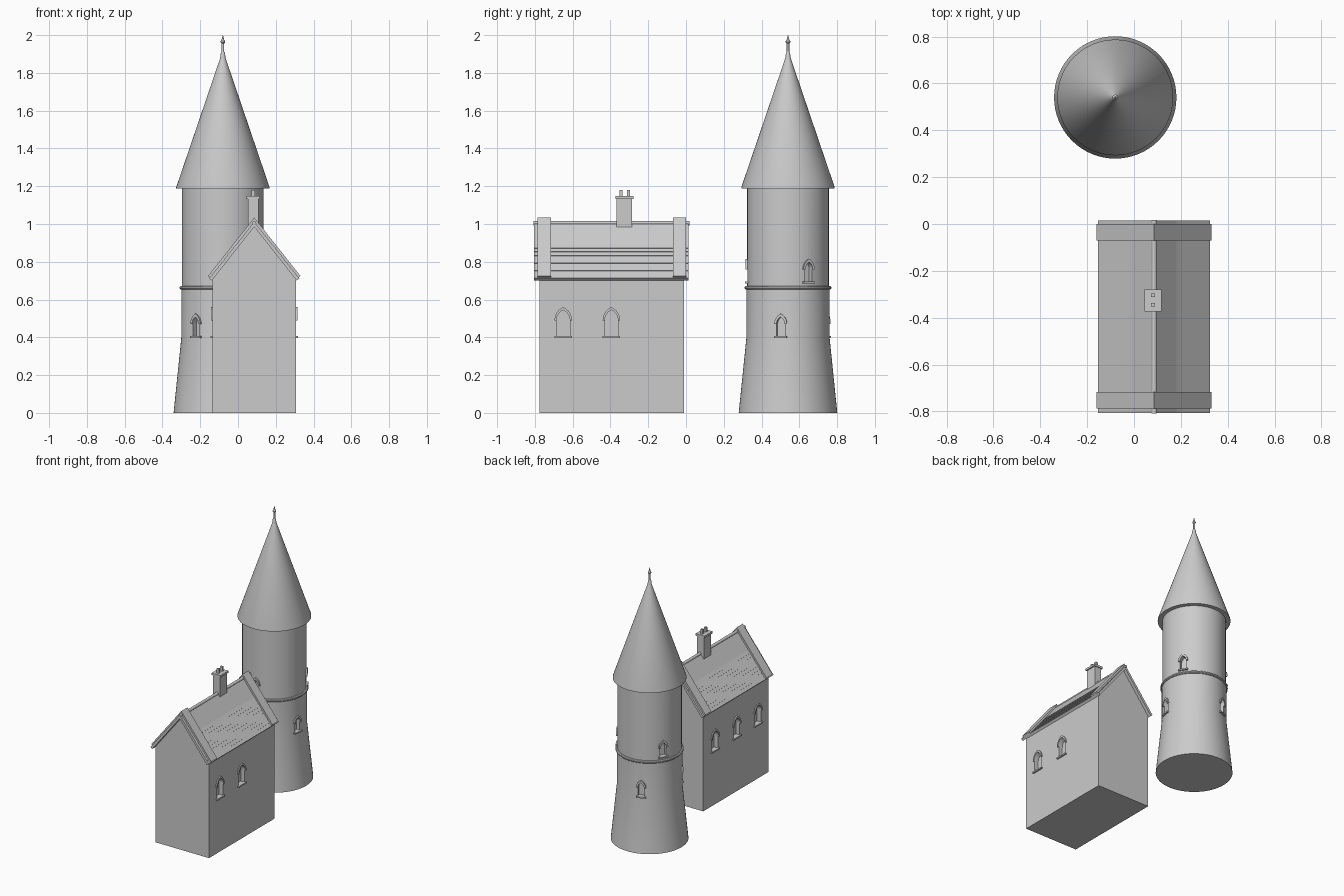
import bpy, bmesh, math
from mathutils import Matrix, Vector

if "Cube" in bpy.data.objects:
    bpy.data.objects.remove(bpy.data.objects["Cube"])

CX = 0.086                      # house centre line
TX, TY = -0.08, 0.54            # tower axis
SLOPE = 1.263                   # roof rise over run


def finish(name, bm, matrix=Matrix(), smooth=False):
    bmesh.ops.recalc_face_normals(bm, faces=bm.faces)
    me = bpy.data.meshes.new(name)
    bm.to_mesh(me)
    bm.free()
    me.transform(matrix)
    ob = bpy.data.objects.new(name, me)
    bpy.context.collection.objects.link(ob)
    if smooth:
        smooth_object(ob)
    return ob


def select_only(ob):
    bpy.ops.object.select_all(action='DESELECT')
    ob.select_set(True)
    bpy.context.view_layer.objects.active = ob


def smooth_object(ob):
    select_only(ob)
    bpy.ops.object.shade_smooth_by_angle(angle=math.radians(25))


def prism(name, pts, a, b, axis='x', matrix=Matrix()):
    """Extrude a 2D outline along x (outline in y,z) or y (outline in x,z)."""
    bm = bmesh.new()
    place = (lambda p, t: (t, p[0], p[1])) if axis == 'x' else (lambda p, t: (p[0], t, p[1]))
    lo = [bm.verts.new(place(p, a)) for p in pts]
    hi = [bm.verts.new(place(p, b)) for p in pts]
    bm.faces.new(lo)
    bm.faces.new(hi[::-1])
    n = len(pts)
    for i in range(n):
        j = (i + 1) % n
        bm.faces.new((lo[i], lo[j], hi[j], hi[i]))
    return finish(name, bm, matrix)


def box(name, x, y, z, matrix=Matrix()):
    return prism(name, [(y[0], z[0]), (y[1], z[0]), (y[1], z[1]), (y[0], z[1])], *x, matrix=matrix)


def lathe(name, prof, x, y, seg=64):
    """Closed solid of revolution from (radius, z) points, bottom to top."""
    bm = bmesh.new()
    rings = [[bm.verts.new((r * math.cos(2 * math.pi * k / seg), r * math.sin(2 * math.pi * k / seg), z))
              for k in range(seg)] for r, z in prof]
    bm.faces.new(rings[0])
    bm.faces.new(rings[-1])
    for p, q in zip(rings, rings[1:]):
        for k in range(seg):
            m = (k + 1) % seg
            bm.faces.new((p[k], p[m], q[m], q[k]))
    return finish(name, bm, Matrix.Translation((x, y, 0)), True)


def arch(w, spring, top, n=8):
    """Pointed arch from right springing over the apex to the left one."""
    h = top - spring
    r = (w * w + h * h) / (2 * w)
    end = math.asin(min(1, h / r))
    if h > w:
        end = math.atan2(h, r - w)
    right = [(w - r + r * math.cos(end * i / n), spring + r * math.sin(end * i / n)) for i in range(n + 1)]
    return right + [(-u, z) for u, z in right[-2::-1]]


def cut(ob, cutters):
    for c in cutters:
        m = ob.modifiers.new('recess', 'BOOLEAN')
        m.operation, m.solver, m.object = 'DIFFERENCE', 'EXACT', c
        select_only(ob)
        bpy.ops.object.modifier_apply(modifier=m.name)
        bpy.data.objects.remove(c)


def window(name, matrix, z0, spring, top, w, hood, inset):
    """Hood mould and sill on local +x; returns the recess cutter."""
    inner, outer = arch(w, spring, top - hood * 1.4), arch(w + hood, spring, top)
    prism(name + '_hood', outer + inner[::-1], -inset, 0.008, matrix=matrix)
    box(name + '_sill', (-inset, 0.011), (-w - hood, w + hood), (z0 - 0.004, z0 + 0.006), matrix)
    c = prism(name + '_cutter', [(-w, z0 + 0.004), (w, z0 + 0.004)] + inner, -0.03, 0.1, matrix=matrix)
    c.hide_render = True
    return c


def gable(top, run, thick):
    """Inverted V outline centred on the house."""
    k = math.hypot(1, SLOPE)
    dx, dz = thick * SLOPE / k, thick / k
    e = top - SLOPE * run
    return [(CX, top), (CX + run, e), (CX + run - dx, e - dz), (CX, top - thick * k),
            (CX - run + dx, e - dz), (CX - run, e)]


# House walls with pointed window recesses
walls = prism('house_walls', [(CX - 0.22, 0), (CX + 0.22, 0), (CX + 0.22, 0.717), (CX, 0.995), (CX - 0.22, 0.717)],
              -0.776, -0.01, 'y')
cutters = []
for side, ys in ((1, (-0.65, -0.395)), (-1, (-0.65, -0.40, -0.147))):
    for i, y in enumerate(ys):
        m = Matrix.Translation((CX + side * 0.22, y, 0)) @ Matrix.Rotation(0 if side > 0 else math.pi, 4, 'Z')
        cutters.append(window(f'house_window_{"right" if side > 0 else "left"}_{i}', m,
                              0.40, 0.49, 0.56, 0.035, 0.011, 0.01))
cut(walls, cutters)

# Roof with overlapping slate courses on the lower slopes
half = [(0, 1.012), (0.095, 1.012 - SLOPE * 0.095)]
for i in range(9):
    run = 0.095 + 0.0158 * (i + 1)
    z = 1.012 - SLOPE * run
    half += [(run + 0.002, z + 0.001), (run, z - 0.001)]
half += [(0.225, 0.70)]
outline = [(CX + r, z) for r, z in half] + [(CX, 0.985)] + [(CX - r, z) for r, z in half[:0:-1]]
prism('roof_slates', outline, -0.806, 0.014, 'y')

# Raised gable copings and ridge roll
for name, a, b in (('front_coping', -0.787, -0.716), ('back_coping', -0.07, 0.0)):
    prism(name, gable(1.034, 0.245, 0.025), a, b, 'y')
ridge = [(CX + 0.011 * math.cos(t * math.pi / 6), 1.004 + 0.011 * math.sin(t * math.pi / 6)) for t in range(12)]
smooth_object(prism('roof_ridge', ridge, -0.808, 0.018, 'y'))

# Chimney
box('chimney_stack', (0.054, 0.108), (-0.367, -0.285), (0.93, 1.14))
box('chimney_cap', (0.044, 0.117), (-0.373, -0.279), (1.132, 1.147))
for i, y in enumerate((-0.345, -0.304)):
    box(f'chimney_pot_{i}', (0.072, 0.090), (y - 0.008, y + 0.008), (1.14, 1.18))

# Tower body: flared base, shaft
tower = lathe('tower_body', [(0.261, 0), (0.22, 0.40), (0.22, 0.66), (0.216, 0.665), (0.216, 1.2)], TX, TY)
cutters = []
for level, start, z0, r in (('lower', -10, 0.40, 0.22), ('upper', 30, 0.69, 0.216)):
    for i in range(3):
        m = (Matrix.Translation((TX, TY, 0)) @ Matrix.Rotation(math.radians(start + 120 * i), 4, 'Z')
             @ Matrix.Translation((r, 0, 0)))
        cutters.append(window(f'tower_window_{level}_{i}', m, z0, z0 + 0.07, z0 + 0.125, 0.022, 0.012, 0.012))
cut(tower, cutters)
smooth_object(tower)

# Tower string course, conical roof and finial
lathe('tower_band', [(0.21, 0.654), (0.224, 0.654), (0.229, 0.659), (0.229, 0.667), (0.224, 0.672), (0.21, 0.672)],
      TX, TY)
lathe('tower_roof', [(0.247, 1.187), (0.247, 1.195), (0.007, 1.90)], TX, TY)
lathe('finial', [(0.014, 1.88), (0.011, 1.905), (0.007, 1.912), (0.007, 1.955), (0.012, 1.962), (0.012, 1.968),
                 (0.007, 1.974), (0.001, 2.0)], TX, TY, 16)
